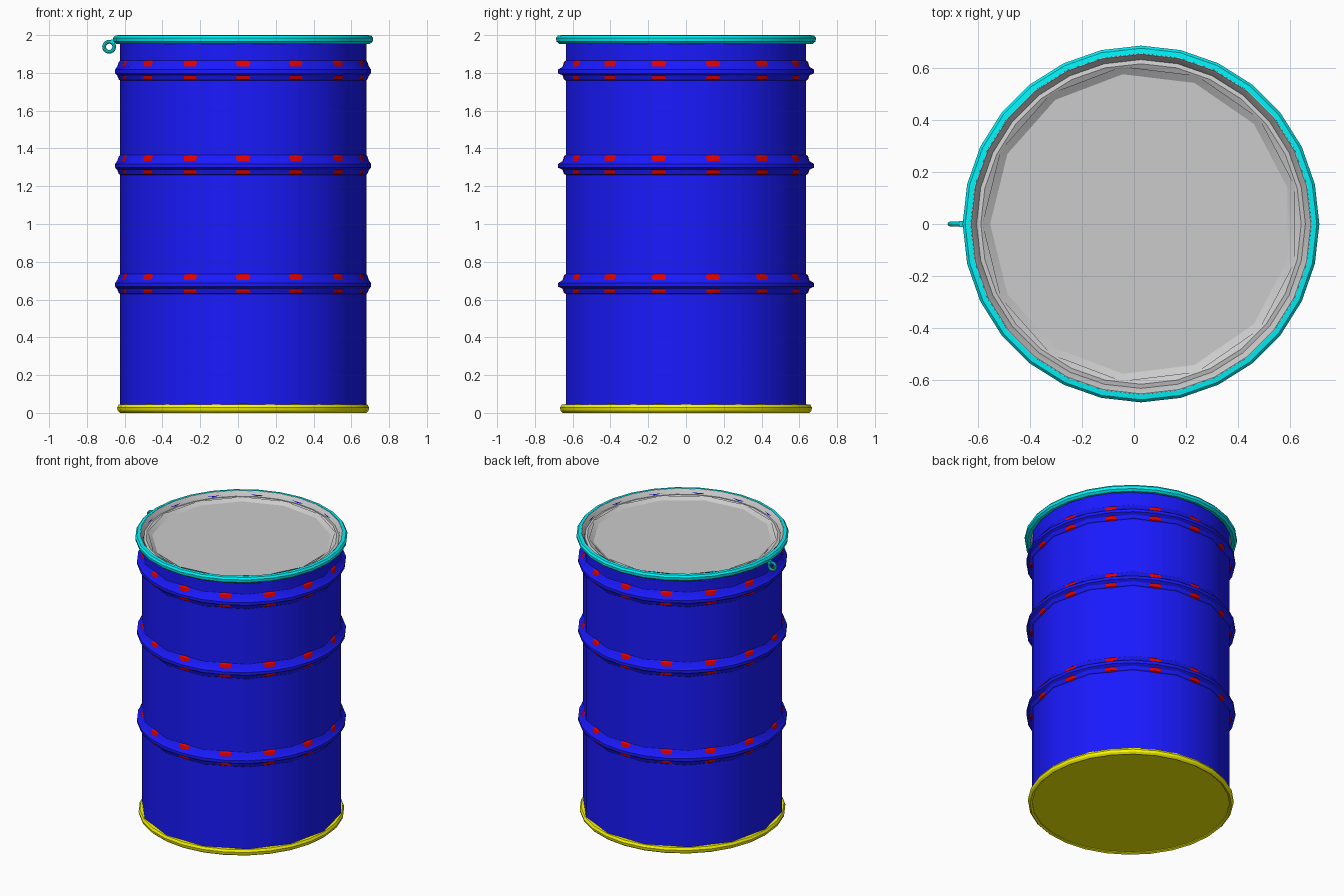
import bpy, bmesh
from math import pi, cos, sin, radians

if "Cube" in bpy.data.objects:
    bpy.data.objects.remove(bpy.data.objects["Cube"])

CX = 0.027           # drum axis; the side loop shifts it off centre
PULL = cos(pi / 14)  # pulls every second vertex onto a 14-sided outline


def material(name, rgb):
    m = bpy.data.materials.new(name)
    m.diffuse_color = (*rgb, 1)
    m.use_nodes = True
    m.node_tree.nodes["Principled BSDF"].inputs["Base Color"].default_value = m.diffuse_color
    return m


BLUE = material("blue_paint", (0.01, 0.01, 1))
RED = material("red_lining", (0.8, 0.0, 0.0))
CYAN = material("cyan_ring", (0.0, 0.9, 0.95))
YELLOW = material("yellow_base", (0.95, 0.93, 0.0))


def lathe(name, profile, segs=28, mat=None, closed=False, phase=0.0, caps=()):
    """Revolve (radius, z[, flat]) points; flat rows follow a 14-sided outline."""
    bm = bmesh.new()
    rows = []
    for p in profile:
        flat = len(p) > 2 and p[2]
        row = []
        for i in range(segs):
            a = phase + 2 * pi * i / segs
            r = p[0] * (PULL if flat and i % 2 else 1)
            row.append(bm.verts.new((CX + r * cos(a), r * sin(a), p[1])))
        rows.append(row)
    pairs = list(zip(rows, rows[1:]))
    if closed:
        pairs.append((rows[-1], rows[0]))
    for lo, hi in pairs:
        for i in range(segs):
            j = (i + 1) % segs
            bm.faces.new((lo[i], lo[j], hi[j], hi[i]))
    for k in caps:
        bm.faces.new(rows[k] if k else rows[k][::-1])
    if closed or len(caps) == 2:
        bmesh.ops.recalc_face_normals(bm, faces=bm.faces)
    me = bpy.data.meshes.new(name)
    bm.to_mesh(me)
    bm.free()
    ob = bpy.data.objects.new(name, me)
    bpy.context.collection.objects.link(ob)
    if mat:
        me.materials.append(mat)
    smooth(ob)
    return ob


def smooth(ob):
    bpy.ops.object.select_all(action='DESELECT')
    ob.select_set(True)
    bpy.context.view_layer.objects.active = ob
    bpy.ops.object.shade_smooth_by_angle(angle=radians(30))


# 14-sided drum wall
lathe("drum_wall", [(0.652, 0.015), (0.652, 1.98)], 14, BLUE)

# Rolling hoops, with the red lining showing through their flats
for n, z in enumerate((0.68, 1.31, 1.81)):
    lathe(f"hoop_{n}", [(0.645, z - 0.055, 1), (0.658, z - 0.045, 1),
                        (0.666, z - 0.025, 1), (0.677, z - 0.012),
                        (0.677, z + 0.008), (0.666, z + 0.025, 1),
                        (0.658, z + 0.048, 1), (0.645, z + 0.062, 1)], 28, BLUE)
    lathe(f"hoop_lining_{n}", [(0.630, z - 0.055), (0.646, z - 0.045),
                               (0.653, z - 0.025), (0.655, z),
                               (0.653, z + 0.025), (0.646, z + 0.048),
                               (0.630, z + 0.062)], 28, RED)

# Base: rolled rim and slightly recessed bottom plate
lathe("base_rim", [(0.638, 0.006), (0.652, 0.0), (0.664, 0.012), (0.667, 0.028),
                   (0.658, 0.044), (0.636, 0.046)], 28, YELLOW, closed=True)
lathe("base_plate", [(0.648, 0.012), (0.648, 0.025)], 28, YELLOW, caps=(0, 1))

# Lid: 13-sided pan inside a stepped rim
lathe("lid_pan", [(0.600, 1.93), (0.582, 1.955), (0.612, 1.974)], 13,
      phase=pi, caps=(1,))
lathe("lid_rim", [(0.585, 1.955), (0.618, 1.972), (0.634, 1.968),
                  (0.646, 1.988), (0.655, 1.999), (0.664, 1.998)], 28)

# Locking ring round the lid
lathe("locking_ring", [(0.650, 1.958), (0.672, 1.954), (0.686, 1.966),
                       (0.688, 1.985), (0.678, 1.998), (0.658, 2.0)],
      28, CYAN, closed=True)

# Pull loop on the left side
bpy.ops.mesh.primitive_torus_add(major_segments=14, minor_segments=8,
                                 major_radius=0.027, minor_radius=0.010,
                                 location=(-0.682, 0, 1.938), rotation=(pi / 2, 0, 0))
loop = bpy.context.object
loop.name = "pull_loop"
loop.data.materials.append(CYAN)
smooth(loop)

# Tab joining the loop to the locking ring
bpy.ops.mesh.primitive_cube_add(size=1, location=(-0.655, 0, 1.968))
tab = bpy.context.object
tab.name = "loop_tab"
tab.scale = (0.035, 0.022, 0.018)
tab.data.materials.append(CYAN)
